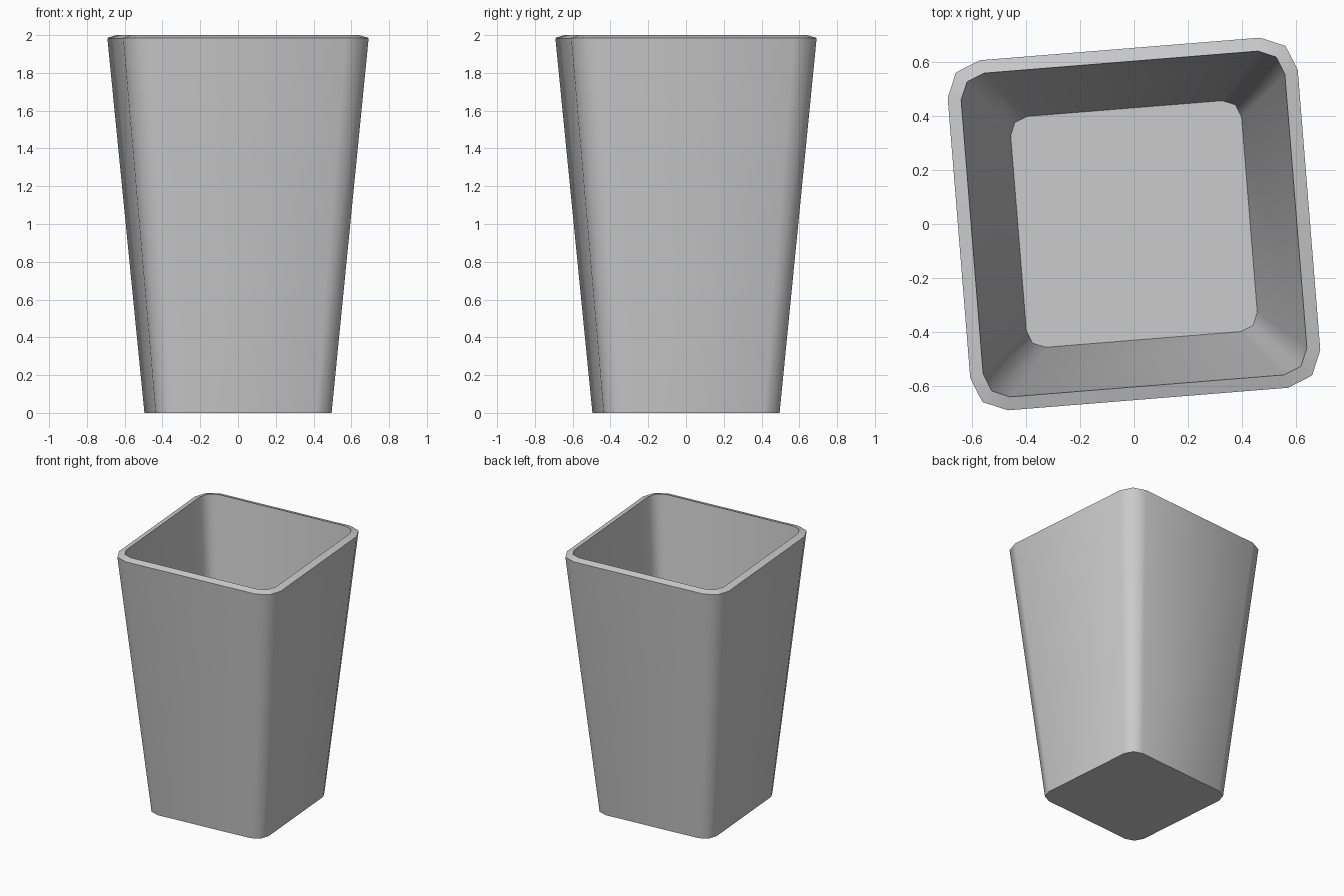
import bpy
import bmesh
import math

old = bpy.data.objects.get("Cube")
if old:
    bpy.data.objects.remove(old, do_unlink=True)

# One plain grey for the whole cup
grey = bpy.data.materials.new("light grey")
grey.use_nodes = True
grey.diffuse_color = (0.6, 0.6, 0.6, 1)
grey.node_tree.nodes["Principled BSDF"].inputs["Base Color"].default_value = (0.6, 0.6, 0.6, 1)

TURN = math.radians(4.6)
CORNER_STEPS = 2


def rounded_square(bm, half, radius, z):
    """Ring of vertices around a slightly turned square with rounded corners."""
    ring = []
    for corner in range(4):
        start = corner * math.pi / 2 + TURN
        middle = start + math.pi / 4
        reach = (half - radius) * math.sqrt(2)
        for step in range(CORNER_STEPS + 1):
            a = start + step * math.pi / 2 / CORNER_STEPS
            ring.append(bm.verts.new((reach * math.cos(middle) + radius * math.cos(a),
                                      reach * math.sin(middle) + radius * math.sin(a), z)))
    return ring


# Tapered cup: underside, outer wall, sloped rim, inner wall, inner floor
bm = bmesh.new()
profile = [
    (0.467, 0.093, 0.0),
    (0.652, 0.130, 1.985),
    (0.603, 0.093, 2.0),
    (0.430, 0.066, 0.035),
]
rings = [rounded_square(bm, *section) for section in profile]
for low, high in zip(rings, rings[1:]):
    count = len(low)
    for i in range(count):
        j = (i + 1) % count
        bm.faces.new((low[i], low[j], high[j], high[i]))
bm.faces.new(rings[0][::-1])
bm.faces.new(rings[-1])
bmesh.ops.recalc_face_normals(bm, faces=bm.faces)

mesh = bpy.data.meshes.new("square_cup")
bm.to_mesh(mesh)
bm.free()
mesh.materials.append(grey)
cup = bpy.data.objects.new("square_cup", mesh)
bpy.context.collection.objects.link(cup)

# Smooth rounded corners, crisp rim and base
bpy.ops.object.select_all(action="DESELECT")
cup.select_set(True)
bpy.context.view_layer.objects.active = cup
bpy.ops.object.shade_smooth_by_angle(angle=math.radians(60))
